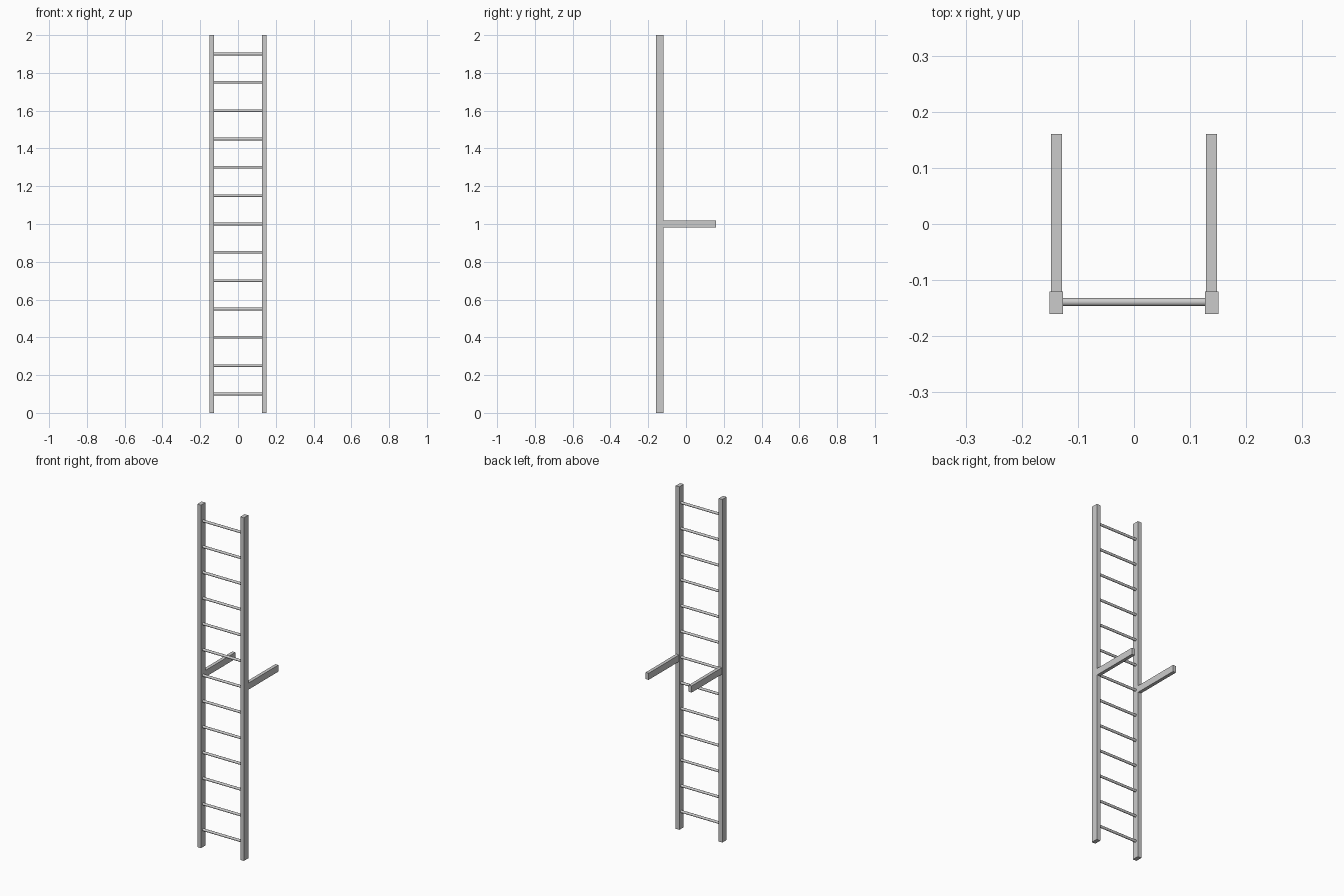
import bpy
from math import pi

if "Cube" in bpy.data.objects:
    bpy.data.objects.remove(bpy.data.objects["Cube"])

RAIL_X, RAIL_Y = 0.1385, -0.14


def box(name, center, size):
    bpy.ops.mesh.primitive_cube_add(size=1, location=center)
    ob = bpy.context.object
    ob.name = name
    ob.scale = size
    bpy.ops.object.transform_apply(location=False, rotation=False, scale=True)
    return ob


# Side rails and the wall brackets behind them
for side, s in (("left", -1), ("right", 1)):
    box(f"{side}_rail", (s * RAIL_X, RAIL_Y, 1), (0.0235, 0.04, 2))
    box(f"{side}_wall_bracket", (s * RAIL_X, 0.02, 1), (0.0195, 0.28, 0.0385))

# Round rungs, evenly spaced between the rails
for i in range(13):
    bpy.ops.mesh.primitive_cylinder_add(
        vertices=24, radius=0.0073, depth=2 * RAIL_X - 0.02,
        location=(0, RAIL_Y + 0.001, 0.1 + 0.15 * i), rotation=(0, pi / 2, 0))
    bpy.context.object.name = f"rung_{i + 1}"
    bpy.ops.object.shade_smooth_by_angle()
